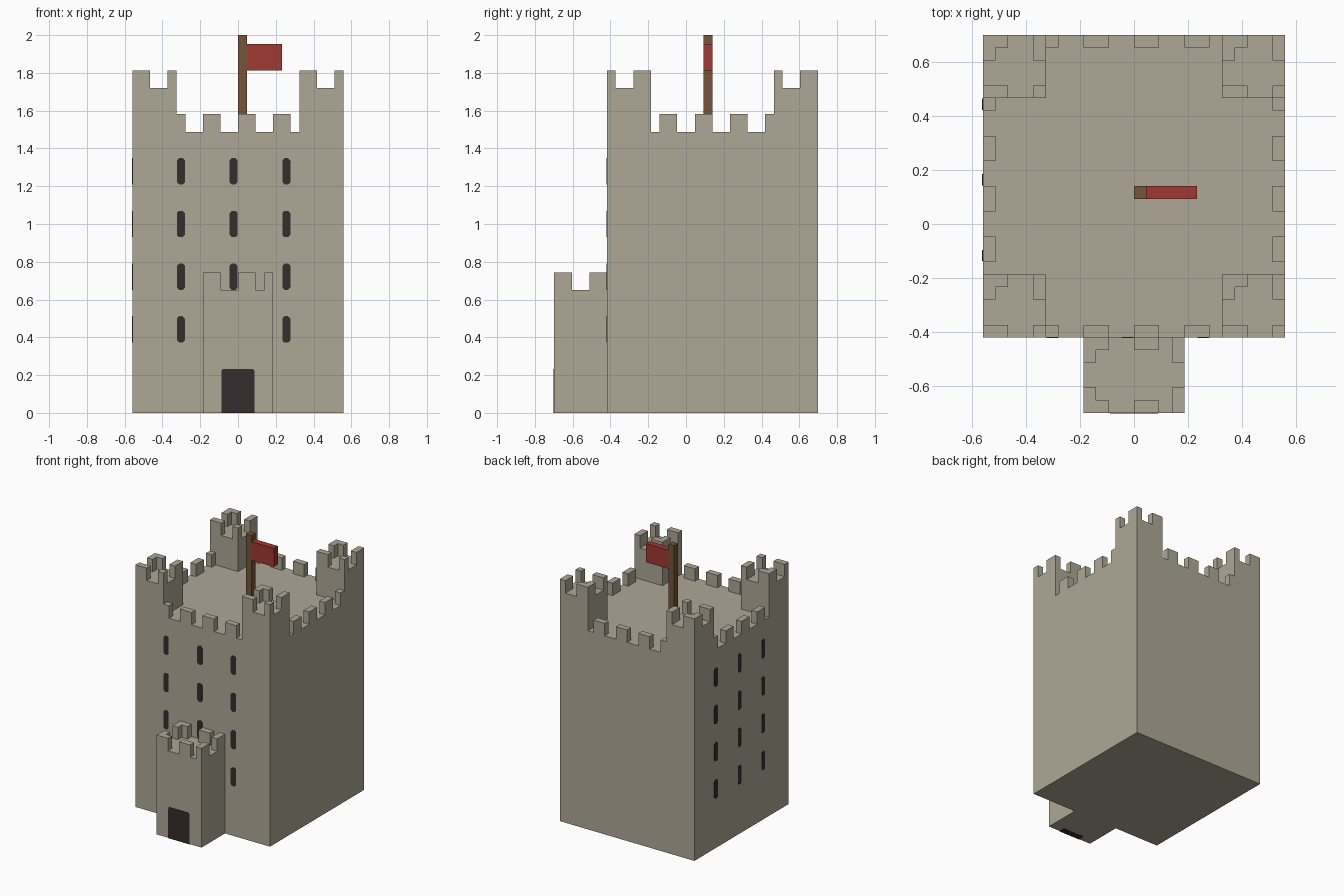
import bpy, bmesh
from mathutils import Vector

if "Cube" in bpy.data.objects:
    bpy.data.objects.remove(bpy.data.objects["Cube"], do_unlink=True)

U = 2 / 43  # building block size; all sizes below are in blocks


def material(name, rgb):
    m = bpy.data.materials.new(name)
    m.use_nodes = True
    m.diffuse_color = (*rgb, 1)
    m.node_tree.nodes["Principled BSDF"].inputs["Base Color"].default_value = (*rgb, 1)
    return m


STONE = material("beige stone", (0.423, 0.386, 0.305))
DARK = material("dark opening", (0.037, 0.025, 0.027))
WOOD = material("brown wood", (0.178, 0.089, 0.042))
RED = material("red cloth", (0.352, 0.041, 0.032))


def finish(name, bm, mat):
    bmesh.ops.recalc_face_normals(bm, faces=bm.faces)
    bmesh.ops.scale(bm, vec=(U, U, U), verts=bm.verts)
    mesh = bpy.data.meshes.new(name)
    bm.to_mesh(mesh)
    bm.free()
    mesh.materials.append(mat)
    ob = bpy.data.objects.new(name, mesh)
    bpy.context.collection.objects.link(ob)
    return ob


def add_box(bm, x0, x1, y0, y1, z0, z1):
    verts = bmesh.ops.create_cube(bm, size=1)["verts"]
    bmesh.ops.scale(bm, vec=(x1 - x0, y1 - y0, z1 - z0), verts=verts)
    bmesh.ops.translate(bm, vec=((x0 + x1) / 2, (y0 + y1) / 2, (z0 + z1) / 2), verts=verts)


def box(name, mat, *dims):
    bm = bmesh.new()
    add_box(bm, *dims)
    return finish(name, bm, mat)


def battlement(name, x0, x1, y0, y1, z, inset_x=None, inset_y=None):
    """Rim of blocks two long, two apart, running from min x and max y."""
    bm = bmesh.new()
    cx0, cx1 = inset_x or (x0, x1)
    # front and back edges
    for x in range(x0, x1, 4):
        a, b = max(x, cx0), min(x + 2, cx1)
        if a < b:
            add_box(bm, a, b, y0, y0 + 1, z, z + 2)
            add_box(bm, a, b, y1 - 1, y1, z, z + 2)
    # side edges, leaving out corners that are already filled
    for xs in (x0, x1 - 1):
        filled = 1 if (xs - x0) % 4 < 2 else 0
        cy0, cy1 = inset_y or (y0 + filled, y1 - filled)
        for y in range(y1, y0, -4):
            a, b = max(y - 2, cy0), min(y, cy1)
            if a < b:
                add_box(bm, xs, xs + 1, a, b, z, z + 2)
    return finish(name, bm, STONE)


def prism(name, mat, outline, place, depth):
    """Closed outline of (across, height) pushed in along the wall depth."""
    bm = bmesh.new()
    near = [bm.verts.new(place(a, h, depth[0])) for a, h in outline]
    far = [bm.verts.new(place(a, h, depth[1])) for a, h in outline]
    bm.faces.new(near)
    bm.faces.new(far[::-1])
    for i in range(len(near)):
        j = (i + 1) % len(near)
        bm.faces.new((near[i], far[i], far[j], near[j]))
    return finish(name, bm, mat)


# Keep with its roof edge between the corner turrets
box("keep", STONE, -12, 12, -9, 15, 0, 32)
battlement("keep_battlement", -12, 12, -9, 15, 32, (-7, 7), (-4, 10))

# Corner turrets
for side, x in (("right", -12), ("left", 7)):
    for end, y in (("front", -9), ("back", 10)):
        name = f"{end}_{side}_turret"
        box(name, STONE, x, x + 5, y, y + 5, 32, 37)
        battlement(name + "_battlement", x, x + 5, y, y + 5, 37)

# Gatehouse and doorway
box("gatehouse", STONE, -4, 4, -15, -9, 0, 14)
battlement("gatehouse_battlement", -4, 4, -15, -9, 14)
door = [(-2 + 0.2, 5), (-2 + 0.05, 4.75), (-1.95, -0.03), (1.85, -0.03), (1.85, 4.75), (1.6, 5)]
prism("doorway", DARK, door, lambda a, h, d: Vector((a + 0.05, -15 + d, h)), (-0.06, 1))

# Narrow windows on the front and the right-hand wall
WALLS = {
    "front": lambda a, h, d: Vector((a, -9 + d, h)),
    "right": lambda a, h, d: Vector((-12 + d, 3 - a, h)),
}
for wall, place in WALLS.items():
    for col, a in enumerate((-6.5, -0.5, 5.5)):
        for row, h in enumerate((9.5, 15.5, 21.5, 27.5)):
            if wall == "front" and col == 1 and row == 0:
                continue  # covered by the gatehouse
            w, t, c = 0.45, 1.5, 0.25
            half = [(w - c, -t), (w, -t + c), (w, t - c), (w - c, t)]
            ring = half + [(-x, z) for x, z in reversed(half)]
            prism(f"{wall}_window_{col + 1}_{row + 1}", DARK,
                  [(a + x, h + z) for x, z in ring], place, (-0.06, 0.06))

# Flagpole and flag
box("flagpole", WOOD, 0, 1, 2, 3, 32, 43)
box("flag", RED, 1, 5, 2, 3, 39, 42)
